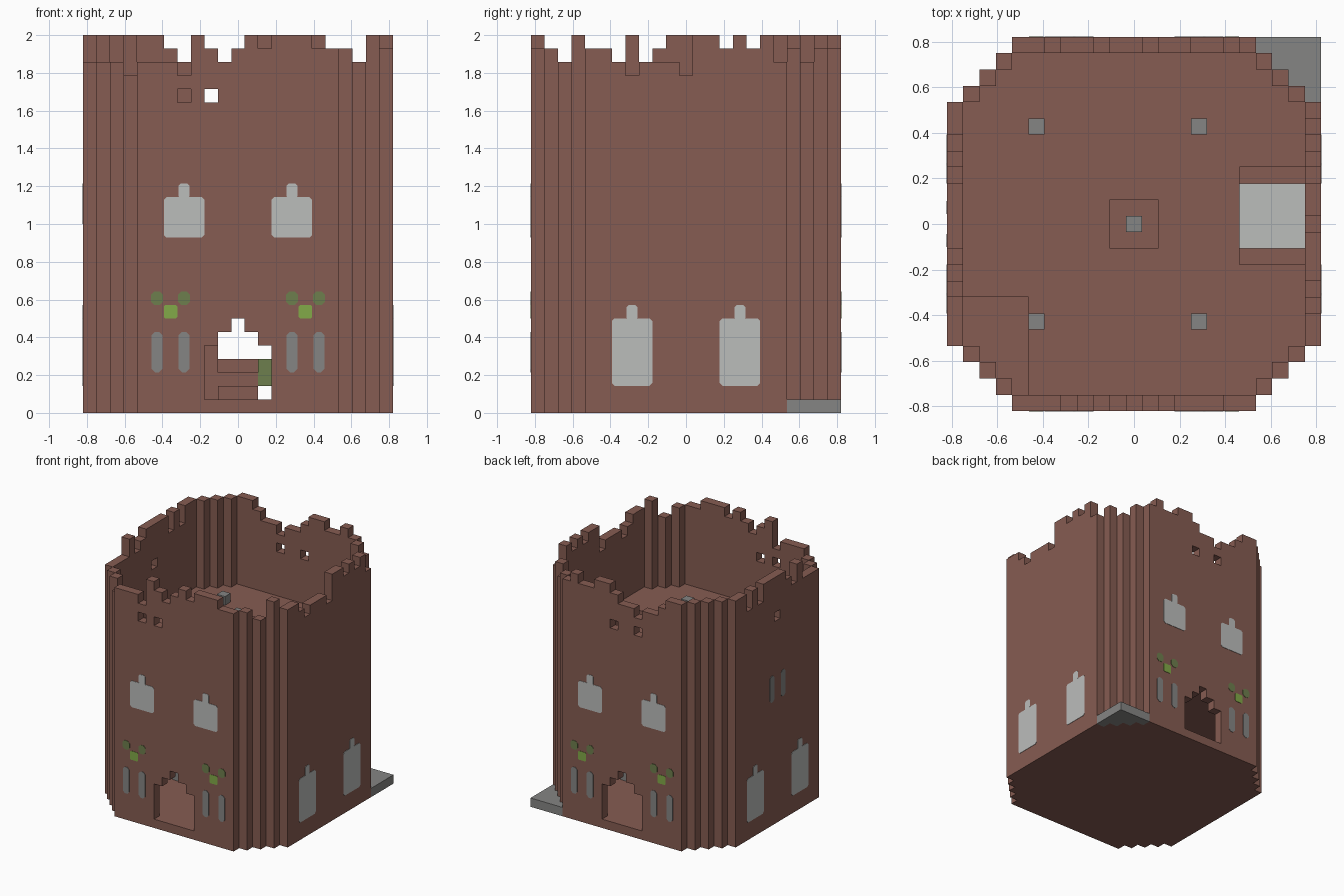
import bpy, bmesh
from mathutils import Vector, Matrix
from math import pi

cube = bpy.data.objects.get("Cube")
if cube:
    bpy.data.objects.remove(cube)

U = 1 / 14   # block size
R = 11       # half width in blocks


def material(name, rgb):
    m = bpy.data.materials.new(name)
    m.use_nodes = True
    m.diffuse_color = (*rgb, 1)
    m.node_tree.nodes["Principled BSDF"].inputs["Base Color"].default_value = (*rgb, 1)
    return m


BRICK = material("brick brown", (.24, .107, .084))
STONE = material("stone grey", (.235, .235, .23))
PALE = material("pale grey", (.5, .51, .5))
LEAF = material("dull green", (.155, .21, .075))
BLOOM = material("bright green", (.225, .4, .065))


def finish(name, bm, mat):
    me = bpy.data.meshes.new(name)
    bm.to_mesh(me)
    bm.free()
    me.materials.append(mat)
    ob = bpy.data.objects.new(name, me)
    bpy.context.collection.objects.link(ob)
    return ob


def blocks(name, cells, mat):
    """Skin a set of (i, j, k) blocks, keeping only the exposed sides."""
    bm = bmesh.new()
    cells = set(cells)
    for c in cells:
        centre = Vector((c[0], c[1], c[2] + .5))
        for axis in range(3):
            for s in (-1, 1):
                n = list(c)
                n[axis] += s
                if tuple(n) in cells:
                    continue
                d, a, b = Vector(), Vector(), Vector()
                d[axis], a[(axis + 1) % 3], b[(axis + 2) % 3] = s / 2, s / 2, .5
                mid = centre + d
                bm.faces.new([bm.verts.new((mid + p) * U)
                              for p in (-a - b, a - b, a + b, b - a)])
    bmesh.ops.remove_doubles(bm, verts=bm.verts, dist=U / 20)
    return finish(name, bm, mat)


def box(i0, i1, j0, j1, k0, k1):
    return {(i, j, k) for i in range(i0, i1 + 1)
            for j in range(j0, j1 + 1) for k in range(k0, k1 + 1)}


def inside(i, j):
    return abs(i) + abs(j) <= 18


def is_wall(i, j):
    return max(abs(i), abs(j)) == R or abs(i) + abs(j) == 18


# Ruined wall tops: blocks missing from full height, running along each side
FRONT = "22232223012101000111200"
BACK = "00000012232210011011211"
LEFT = "22222220210000202000000"
RIGHT = "11121123222300101020111"
FULL = 28


def wall_height(i, j):
    if j == -R or (j < -7 and abs(i) < R):
        return FULL - int(FRONT[i + R])
    if j == R or (j > 7 and abs(i) < R):
        return FULL - int(BACK[i + R])
    return FULL - int((LEFT if i < 0 else RIGHT)[j + R])


def door(i, j, k):
    half = {1: 2, 2: 2, 3: 2, 4: 2, 5: 1, 6: 0}.get(k, -1)
    return abs(j) == R and abs(i) <= half


# Small square holes high in the walls
holes = {(-4, -R, 23), (-2, -R, 23), (-2, R, 23), (1, R, 23), (-R, 0, 23)}

plan = [(i, j) for i in range(-R, R + 1) for j in range(-R, R + 1) if inside(i, j)]
ring = [p for p in plan if is_wall(*p)]
room = [p for p in plan if not is_wall(*p)]

blocks("tower_wall", {(i, j, k) for i, j in ring for k in range(wall_height(i, j))
                      if not door(i, j, k)} - holes, BRICK)

# Floors, with a shaft by the right wall and a sunken landing on the left
shaft = box(7, 10, -2, 3, 17, 17)
landing = box(-10, -7, -10, -5, 17, 17)
blocks("ground_floor", {(i, j, 0) for i, j in room}, BRICK)
blocks("middle_floor", {(i, j, 8) for i, j in room}, BRICK)
upper = {(i, j, k) for i, j in room for k in (16, 17)}
blocks("upper_floor", upper - shaft - landing - {(i, j, 16) for i, j, k in shaft}, BRICK)
blocks("shaft_base", box(7, 10, -2, 3, 14, 14), BRICK)
blocks("shaft_panel", box(7, 10, -1, 2, 15, 15), PALE)

# Stones on the upper floor, the central one on a pedestal
blocks("pedestal", box(-1, 1, -1, 1, 18, 19), BRICK)
blocks("floor_stones", {(i, j, 18) for i in (-6, 4) for j in (-6, 6)} | {(0, 0, 20)}, STONE)

# Furnishings on the ground floor
blocks("hall_steps", {(i, j, k) for i in (-1, 0, 1) for k in (1, 2, 3)
                      for j in range(k - 2, 3)}, BRICK)
blocks("hall_post", box(-2, -2, 0, 0, 1, 4), BRICK)
blocks("hall_hanging", box(2, 2, 0, 0, 2, 3), LEAF)
blocks("hall_stones", {(-6, -2, 1), (6, 2, 1)}, STONE)

# Corner slab around the back left foot of the tower
blocks("corner_slab", {c for c in box(8, R, 8, R, 0, 0) if not inside(*c[:2])}, STONE)


def plates(name, rects, mat, turn):
    """Thin plates with clipped corners on a wall; rects are (x, z, width, height, clip)."""
    bm = bmesh.new()
    out = (R + .5) * U + .003
    spin = Matrix.Rotation(turn, 3, 'Z')
    for x, z, w, h, c in rects:
        l, r, b, t = x - w / 2, x + w / 2, z, z + h
        outline = [(l + c, b), (r - c, b), (r, b + c), (r, t - c),
                   (r - c, t), (l + c, t), (l, t - c), (l, b + c)]
        f = bm.faces.new([bm.verts.new(spin @ Vector((px * U, -out, pz * U)))
                          for px, pz in outline])
        ext = bmesh.ops.extrude_face_region(bm, geom=[f])
        inward = spin @ Vector((0, .005, 0))
        bmesh.ops.translate(bm, vec=inward,
                            verts=[v for v in ext["geom"] if isinstance(v, bmesh.types.BMVert)])
    bmesh.ops.recalc_face_normals(bm, faces=bm.faces)
    finish(name, bm, mat)


def window(x, z, height):
    return [(x, z, 3, height, .2), (x, z + height - .1, .8, 1.1, .15)]


# Front and back share the same windows and plants
for side, turn in (("front", 0), ("back", pi)):
    plates(side + "_windows", window(-4, 13, 3) + window(4, 13, 3), PALE, turn)
    plates(side + "_slits", [(s * x, 3, .8, 3, .25) for s in (-1, 1) for x in (4, 6)], STONE, turn)
    plates(side + "_leaves", [(s * x, 8, .9, 1, .25) for s in (-1, 1) for x in (4, 6)], LEAF, turn)
    plates(side + "_blooms", [(s * 5, 7, 1, 1, .1) for s in (-1, 1)], BLOOM, turn)

# Tall windows on the two other sides
for side, turn in (("right", pi / 2), ("left", -pi / 2)):
    plates(side + "_windows", window(-4, 2, 5) + window(4, 2, 5), PALE, turn)
plates("left_slits", [(s, 14, .8, 3, .25) for s in (-1, 1)], STONE, -pi / 2)
